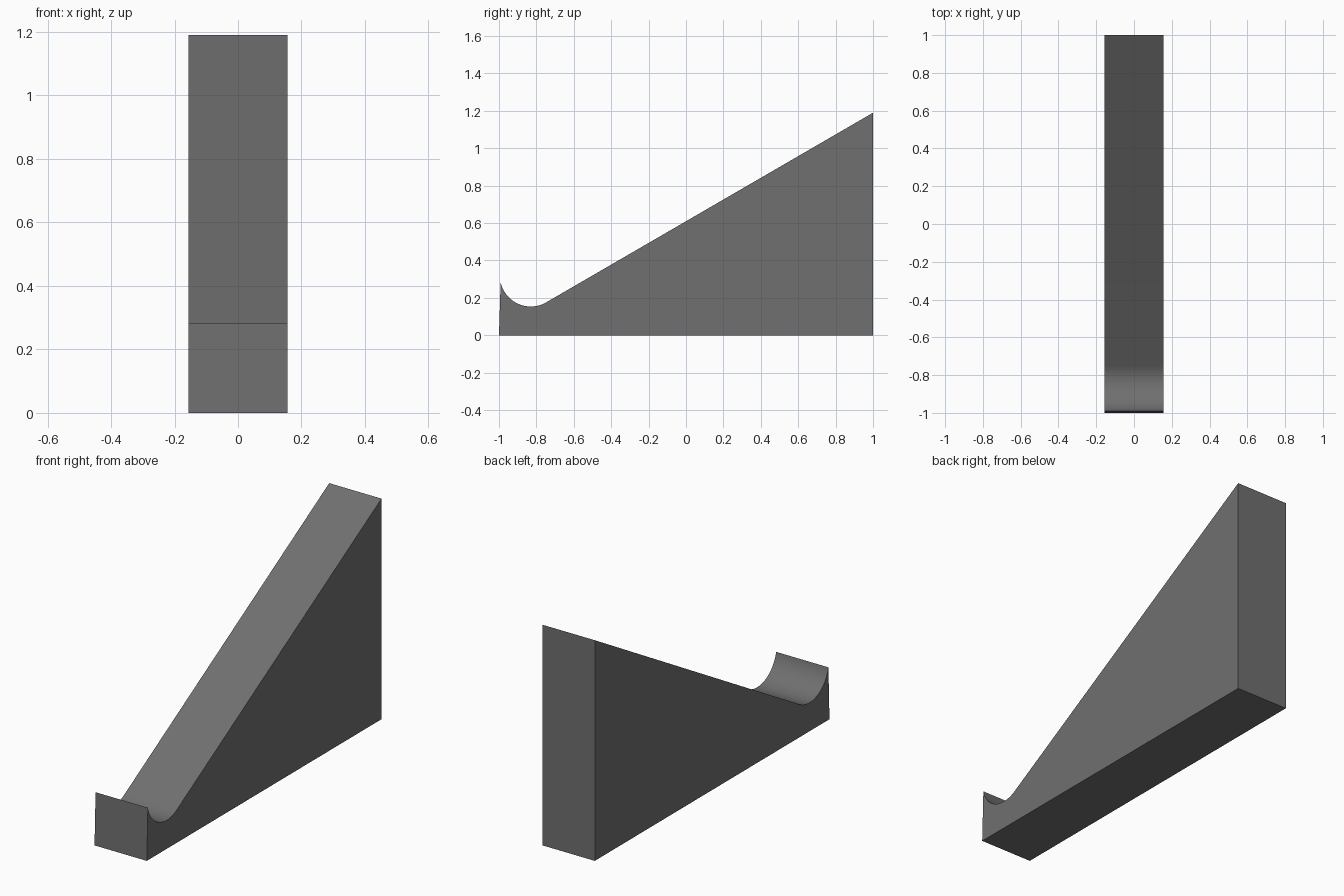
import bpy, bmesh, math

if "Cube" in bpy.data.objects:
    bpy.data.objects.remove(bpy.data.objects["Cube"])

HALF_W = 0.156
CY, CZ, R = -0.83, 0.319, 0.165   # centre and radius of the cradle groove

# Side profile (y, z): base, back, ramp, round groove, front lip
profile = [(-1.0, 0.0), (1.0, 0.0), (1.0, 1.19)]
STEPS = 28
for i in range(STEPS + 1):
    a = math.radians(30 + (-77.5 - 30) * i / STEPS)
    profile.append((CY + R * math.sin(a), CZ - R * math.cos(a)))

# Extrude the profile across the width
bm = bmesh.new()
side = bm.faces.new([bm.verts.new((-HALF_W, y, z)) for y, z in profile])
ext = bmesh.ops.extrude_face_region(bm, geom=[side])
moved = [v for v in ext["geom"] if isinstance(v, bmesh.types.BMVert)]
bmesh.ops.translate(bm, verts=moved, vec=(2 * HALF_W, 0, 0))
bmesh.ops.recalc_face_normals(bm, faces=bm.faces)

mesh = bpy.data.meshes.new("ramp_stand")
bm.to_mesh(mesh)
bm.free()
stand = bpy.data.objects.new("ramp_stand", mesh)
bpy.context.collection.objects.link(stand)

# Single plain grey
grey = bpy.data.materials.new("dark_grey")
grey.diffuse_color = (0.16, 0.16, 0.16, 1)
grey.use_nodes = True
grey.node_tree.nodes["Principled BSDF"].inputs["Base Color"].default_value = grey.diffuse_color
mesh.materials.append(grey)

# Smooth groove, crisp outer edges
bpy.context.view_layer.objects.active = stand
stand.select_set(True)
bpy.ops.object.shade_smooth_by_angle(angle=math.radians(30))
